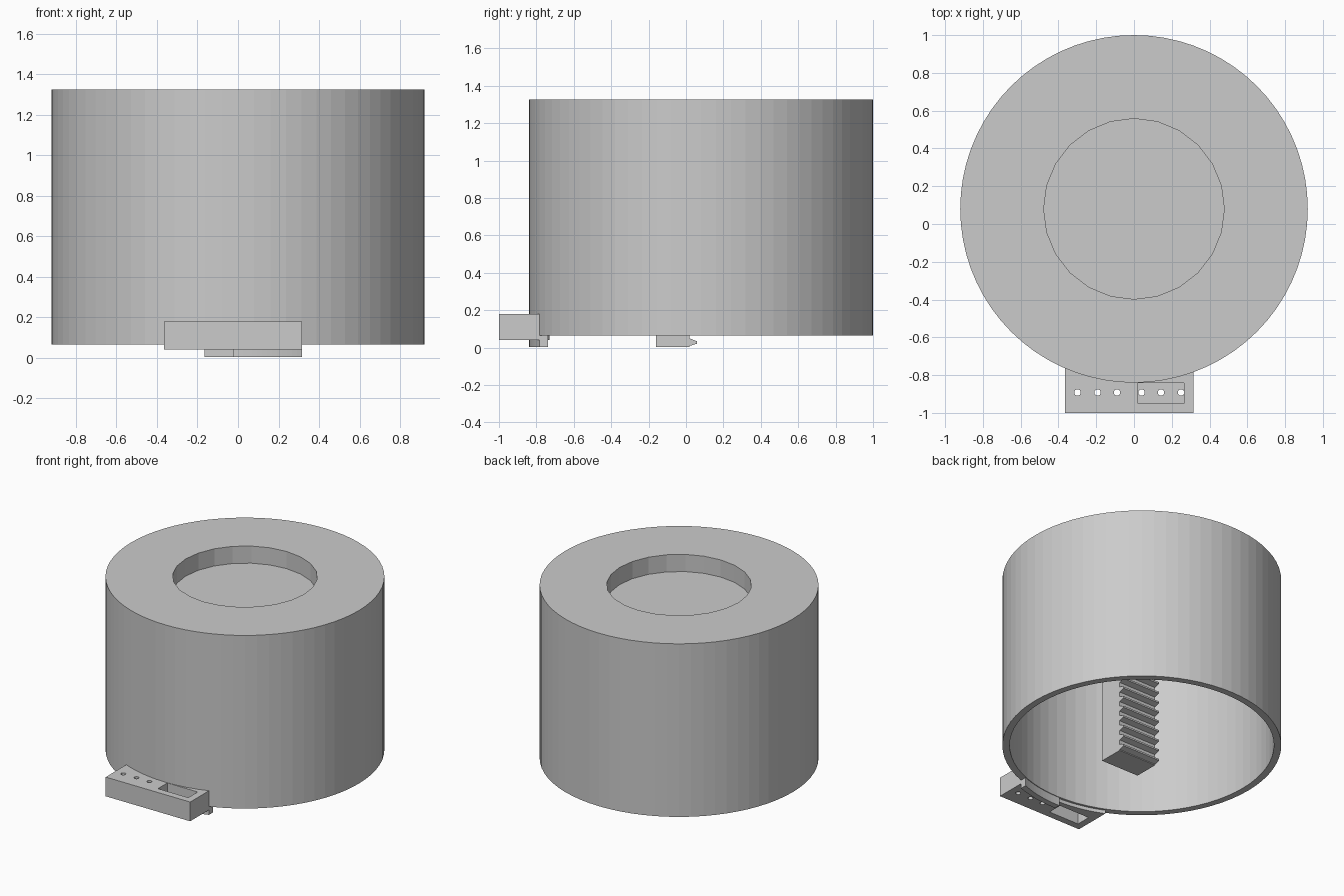
import bpy, bmesh, math
from mathutils import Matrix

if "Cube" in bpy.data.objects:
    bpy.data.objects.remove(bpy.data.objects["Cube"])

CY = 0.08          # centre of the round housing in y
grey = bpy.data.materials.new("light grey")
grey.diffuse_color = (0.6, 0.6, 0.6, 1)
grey.use_nodes = True
grey.node_tree.nodes["Principled BSDF"].inputs["Base Color"].default_value = grey.diffuse_color


def finish(name, bm):
    bmesh.ops.recalc_face_normals(bm, faces=bm.faces[:])
    me = bpy.data.meshes.new(name)
    bm.to_mesh(me)
    bm.free()
    me.materials.append(grey)
    ob = bpy.data.objects.new(name, me)
    bpy.context.collection.objects.link(ob)
    return ob


def extrude(name, points, vec):
    """Closed outline of 3D points pushed along vec."""
    bm = bmesh.new()
    face = bm.faces.new([bm.verts.new(p) for p in points])
    new = bmesh.ops.extrude_face_region(bm, geom=[face])["geom"]
    bmesh.ops.translate(bm, vec=vec, verts=[g for g in new if isinstance(g, bmesh.types.BMVert)])
    return finish(name, bm)


def box(name, lo, hi):
    pts = [(lo[0], lo[1], lo[2]), (hi[0], lo[1], lo[2]), (hi[0], hi[1], lo[2]), (lo[0], hi[1], lo[2])]
    return extrude(name, pts, (0, 0, hi[2] - lo[2]))


def cylinder(name, x, y, r, z0, z1, n):
    pts = [(x + r * math.cos(2 * math.pi * i / n), y + r * math.sin(2 * math.pi * i / n), z0) for i in range(n)]
    return extrude(name, pts, (0, 0, z1 - z0))


def cut(ob, cutters):
    for c in cutters:
        c.hide_render = True
        m = ob.modifiers.new("cut", 'BOOLEAN')
        m.operation, m.object, m.solver = 'DIFFERENCE', c, 'EXACT'
    dg = bpy.context.evaluated_depsgraph_get()
    me = bpy.data.meshes.new_from_object(ob.evaluated_get(dg))
    ob.modifiers.clear()
    ob.data = me
    for c in cutters:
        bpy.data.objects.remove(c)


def arc(r, x0, x1, z, n=14):
    """Points on the front side of the housing, from x0 to x1."""
    xs = [x0 + (x1 - x0) * i / n for i in range(n + 1)]
    return [(x, CY - math.sqrt(r * r - x * x), z) for x in xs]


# Housing: hollow drum open below, with a round recess in the top
housing = cylinder("housing", 0, CY, 0.92, 0.065, 1.325, 72)
cut(housing, [cylinder("hollow_cutter", 0, CY, 0.872, -0.1, 1.15, 72),
              cylinder("recess_cutter", 0, CY, 0.478, 1.2, 1.5, 24)])

# Clasp block: straight front, back edge following the wall
back = arc(0.912, 0.315, -0.025, 0.04) + arc(0.888, -0.03, -0.365, 0.04)
clasp = extrude("clasp_block", [(-0.365, -1, 0.04), (0.315, -1, 0.04)] + back, (0, 0, 0.14))

# Clasp pockets (one from above, one from below) and pin holes
cutters = [box("upper_pocket", (0.02, -0.95, 0.09), (0.265, -0.842, 0.3)),
           box("lower_pocket", (-0.315, -0.95, -0.1), (-0.07, -0.842, 0.13))]
for side in (1, -1):
    for dx in (0.065, 0.168, 0.274):
        cutters.append(cylinder("pin_hole", -0.025 + side * dx, -0.892, 0.017, -0.2, 0.4, 16))
cut(clasp, cutters)

# Locking tab below the wall beside the clasp
extrude("locking_tab", arc(0.919, -0.025, 0.315, 0.004) + arc(0.876, 0.315, -0.025, 0.004), (0, 0, 0.064))

# Central post with rack teeth on its back side
outline = [(-0.165, -0.16, 1.17), (-0.165, -0.16, 0.003)]
pitch = 0.073
for i in range(15):
    z = 0.003 + i * pitch
    outline += [(-0.165, y, z + dz) for y, dz in
                ((0.02, 0.0), (0.02, 0.006), (0.06, 0.018), (0.06, 0.03), (0.02, 0.046))]
outline.append((-0.165, 0.02, 1.17))
extrude("rack_post", outline, (0.305, 0, 0))
